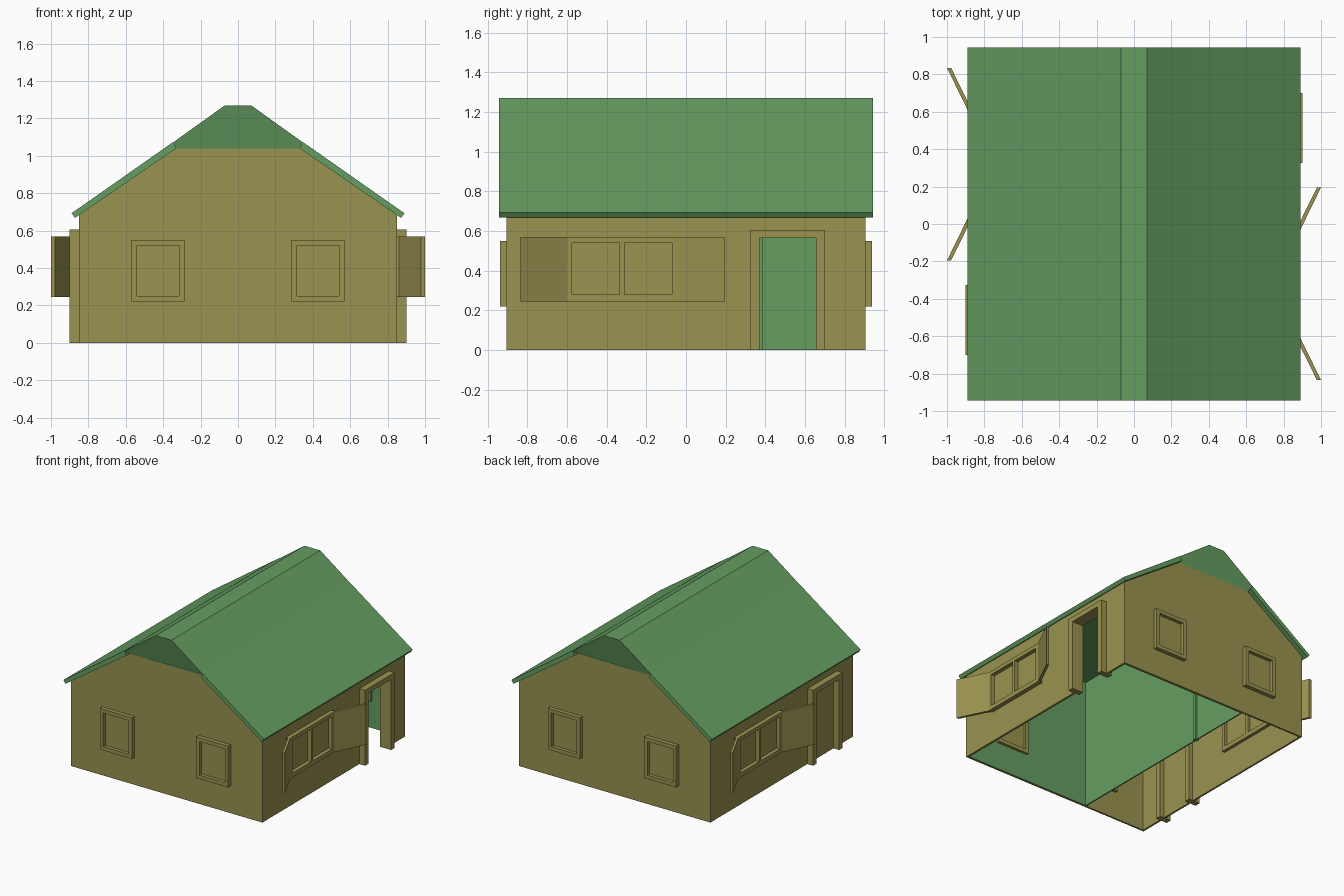
import bpy, bmesh
from mathutils import Vector

if "Cube" in bpy.data.objects:
    bpy.data.objects.remove(bpy.data.objects["Cube"])


def material(name, color):
    m = bpy.data.materials.new(name)
    m.diffuse_color = color
    m.use_nodes = True
    m.node_tree.nodes["Principled BSDF"].inputs["Base Color"].default_value = m.diffuse_color
    return m


OLIVE = material("olive_plaster", (0.32, 0.29, 0.08, 1))
GREEN = material("green_paint", (0.13, 0.34, 0.12, 1))


def loft(name, ring_a, ring_b, mat, s=1):
    """Closed solid between two matching rings; s=-1 turns it half round z."""
    bm = bmesh.new()
    a, b = ([bm.verts.new((x * s, y * s, z)) for x, y, z in r] for r in (ring_a, ring_b))
    bm.faces.new(a)
    bm.faces.new(b)
    n = len(a)
    for i in range(n):
        j = (i + 1) % n
        bm.faces.new((a[i], a[j], b[j], b[i]))
    bmesh.ops.recalc_face_normals(bm, faces=bm.faces)
    me = bpy.data.meshes.new(name)
    bm.to_mesh(me)
    bm.free()
    me.materials.append(mat)
    ob = bpy.data.objects.new(name, me)
    bpy.context.collection.objects.link(ob)
    return ob


def extrude_y(name, profile, y0, y1, mat, s=1):
    return loft(name, [(x, y0, z) for x, z in profile],
                [(x, y1, z) for x, z in profile], mat, s)


def box(name, x0, x1, y0, y1, z0, z1, mat, s=1):
    return extrude_y(name, [(x0, z0), (x1, z0), (x1, z1), (x0, z1)], y0, y1, mat, s)


def side_wall(name, x0, x1, mat):
    """Right wall with a doorway."""
    box(name + "_long", x0, x1, -0.89, 0.37, 0, 0.685, mat)
    box(name + "_short", x0, x1, 0.655, 0.89, 0, 0.685, mat)
    box(name + "_lintel", x0, x1, 0.37, 0.655, 0.565, 0.685, mat)


# Walls
gable = [(-.85, 0), (.85, 0), (.85, .685), (.335, 1.045), (-.335, 1.045), (-.85, .685)]
for s, end in ((1, "front"), (-1, "back")):
    extrude_y(end + "_wall", gable, -0.905, -0.89, OLIVE, s)
side_wall("right_wall", 0.838, 0.85, OLIVE)
box("left_wall", -0.85, -0.835, -0.89, 0.89, 0, 0.685, OLIVE)

# Green lined room on the right, with its dividing wall
lining = [(-.28, 0), (.838, 0), (.838, .69), (.335, 1.04), (-.28, 1.04)]
extrude_y("front_lining", lining, -0.89, -0.885, GREEN)
extrude_y("back_lining", lining, 0.885, 0.89, GREEN)
side_wall("right_lining", 0.833, 0.838, GREEN)
box("dividing_wall", -0.29, -0.28, -0.89, 0.89, 0, 1.04, GREEN)
box("dividing_wall_post", -0.30, -0.265, 0.355, 0.385, 0, 1.04, GREEN)

# Roof slopes and the raised ridge block with chamfered undersides
for m, side in ((1, "right"), (-1, "left")):
    slope = [(m * .89, .693), (m * .872, .668), (m * .33, 1.04), (m * .345, 1.075)]
    extrude_y(side + "_roof_slope", slope, -0.943, 0.943, GREEN)
ridge = [(.33, 1.04, .905), (.345, 1.073, .943), (.07, 1.27, .943),
         (-.07, 1.27, .943), (-.345, 1.073, .943), (-.33, 1.04, .905)]
loft("roof_ridge", [(x, -y, z) for x, z, y in ridge],
     [(x, y, z) for x, z, y in ridge], GREEN)

# Gable windows: four-bar frame standing proud on both faces, plus pane
for s, end in ((1, "front"), (-1, "back")):
    for x0, x1 in ((-0.57, -0.285), (0.285, 0.57)):
        n, y0, y1, t = end + "_window", -0.938, -0.865, 0.03
        box(n + "_bar", x0, x0 + t, y0, y1, .22, .55, OLIVE, s)
        box(n + "_bar", x1 - t, x1, y0, y1, .22, .55, OLIVE, s)
        box(n + "_sill", x0 + t, x1 - t, y0, y1, .22, .25, OLIVE, s)
        box(n + "_head", x0 + t, x1 - t, y0, y1, .52, .55, OLIVE, s)
        box(n + "_pane", x0 + t, x1 - t, -0.91, -0.88, .25, .52, OLIVE, s)

# Side doors, double windows and open shutters, repeated half a turn round
for s, side in ((1, "right"), (-1, "left")):
    x0, x1 = 0.80, 0.90
    box(side + "_door_post", x0, x1, .325, .37, 0, .605, OLIVE, s)
    box(side + "_door_post", x0, x1, .655, .70, 0, .605, OLIVE, s)
    box(side + "_door_head", x0, x1, .37, .655, .565, .605, OLIVE, s)
    n, x0, x1 = side + "_window", 0.81, 0.885
    for y0, y1 in ((-.60, -.575), (-.335, -.31), (-.07, -.04)):
        box(n + "_bar", x0, x1, y0, y1, .245, .57, OLIVE, s)
    for y0, y1 in ((-.575, -.335), (-.31, -.07)):
        box(n + "_sill", x0, x1, y0, y1, .245, .28, OLIVE, s)
        box(n + "_head", x0, x1, y0, y1, .54, .57, OLIVE, s)
        box(n + "_pane", .83, .853, y0, y1, .28, .54, OLIVE, s)
    for d, hinge in ((-1, -.60), (1, -.04)):
        plan = [(.862, hinge), (.885, hinge), (1.0, hinge + d * .235), (.978, hinge + d * .235)]
        loft(side + "_shutter", [(x, y, .245) for x, y in plan],
             [(x, y, .57) for x, y in plan], OLIVE, s)
